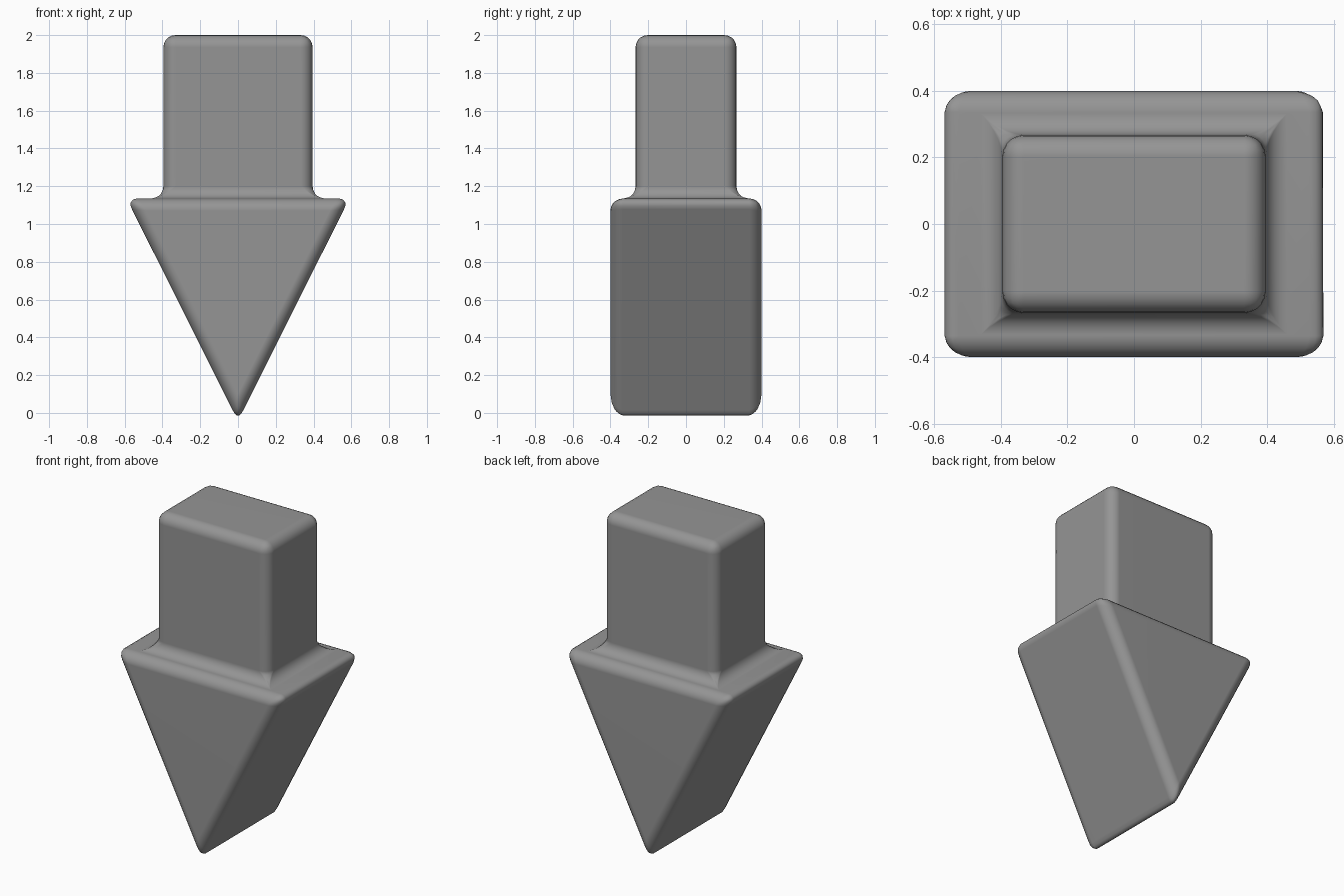
import bpy
import bmesh
from mathutils import Vector

cube = bpy.data.objects.get("Cube")
if cube:
    bpy.data.objects.remove(cube)

HALF_X, HALF_Y = 0.59, 0.40        # shoulder, before rounding
STEM_X, STEM_Y = 0.395, 0.267
TIP_Z, SHOULDER_Z, TOP_Z = -0.042, 1.135, 2.0

grey = bpy.data.materials.new("mid_grey")
grey.use_nodes = True
colour = (0.3, 0.3, 0.3, 1)
grey.diffuse_color = colour
grey.node_tree.nodes["Principled BSDF"].inputs["Base Color"].default_value = colour

bm = bmesh.new()

# Wedge: a triangular prism lying along y, point down
ends = [[bm.verts.new((x, y, z)) for x, z in
         ((0, TIP_Z), (HALF_X, SHOULDER_Z), (-HALF_X, SHOULDER_Z))]
        for y in (-HALF_Y, HALF_Y)]
front, back = ends
bm.faces.new(front)
bm.faces.new(back[::-1])
sides = [bm.faces.new((front[i], back[i], back[(i + 1) % 3], front[(i + 1) % 3]))
         for i in range(3)]
bmesh.ops.recalc_face_normals(bm, faces=bm.faces)


def extrude_cap(face):
    """Extrude a face in place and return the new cap."""
    result = bmesh.ops.extrude_discrete_faces(bm, faces=[face])
    return result["faces"][0]


# Shoulder ledge, then the stem raised from it
cap = extrude_cap(sides[1])
for v in cap.verts:
    v.co.x *= STEM_X / HALF_X
    v.co.y *= STEM_Y / HALF_Y
cap = extrude_cap(cap)
bmesh.ops.translate(bm, verts=cap.verts, vec=Vector((0, 0, TOP_Z - SHOULDER_Z)))

# Leave the mitre lines of the flat ledge unrounded
bm.normal_update()
edges = [e for e in bm.edges if abs(e.calc_face_angle(0)) > 0.1]
bmesh.ops.bevel(bm, geom=edges, offset=0.064, offset_type='OFFSET', segments=5,
                profile=0.5, affect='EDGES', clamp_overlap=True)
bmesh.ops.recalc_face_normals(bm, faces=bm.faces)

mesh = bpy.data.meshes.new("down_pointer")
bm.to_mesh(mesh)
bm.free()
mesh.materials.append(grey)
mesh.shade_smooth()
pointer = bpy.data.objects.new("down_pointer", mesh)
bpy.context.collection.objects.link(pointer)

# Keep the large faces flat between the rounded edges
weighted = pointer.modifiers.new("flat_face_shading", 'WEIGHTED_NORMAL')
weighted.keep_sharp = True
